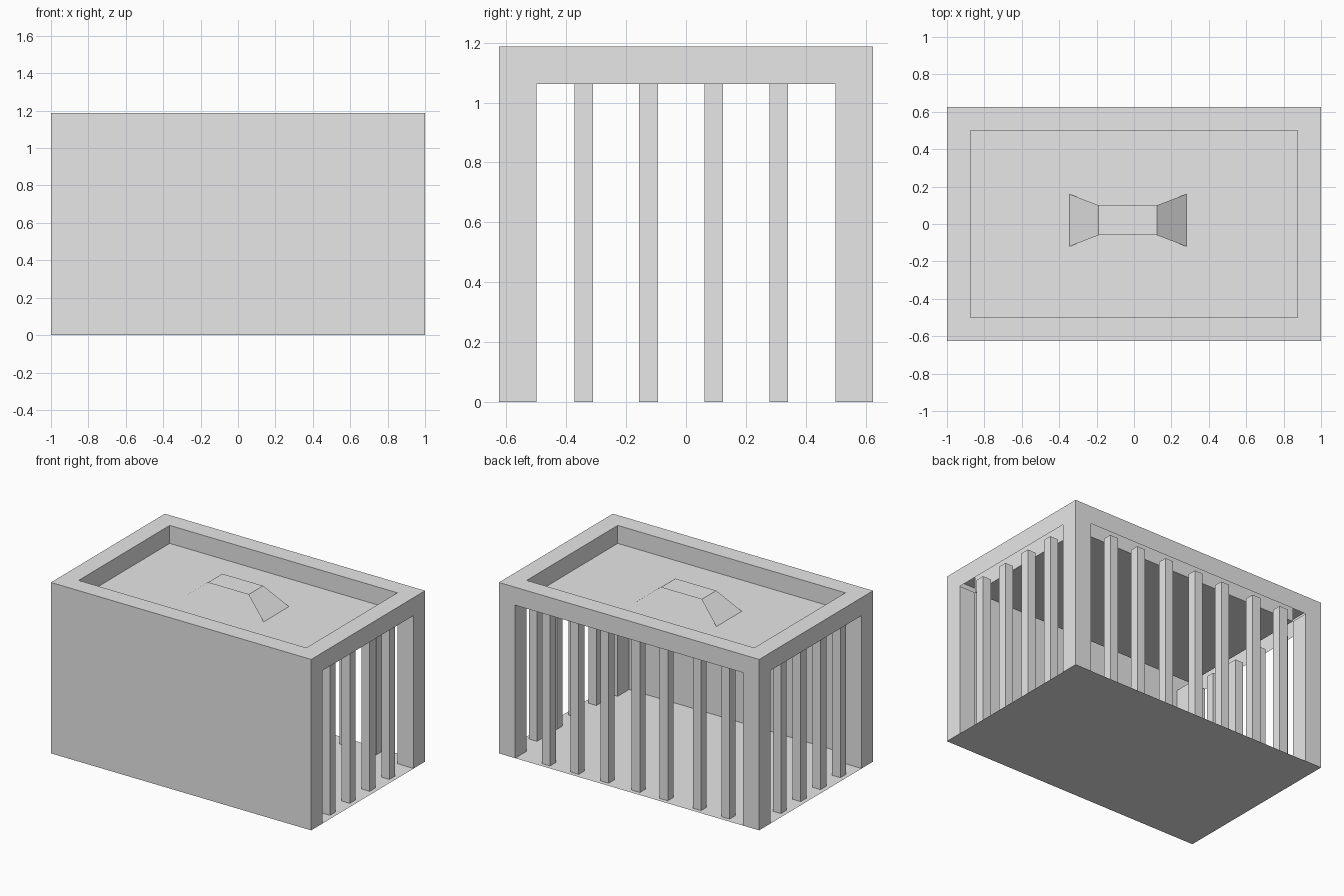
import bpy, bmesh
from mathutils import Vector, Matrix

if "Cube" in bpy.data.objects:
    bpy.data.objects.remove(bpy.data.objects["Cube"], do_unlink=True)

# Overall sizes
HX, HY = 1.0, 0.625           # half length and half depth
TOP, EDGE, BAR = 1.1875, 0.125, 0.0625
UNDER = TOP - EDGE            # underside of the header band

gray = bpy.data.materials.new("light_gray")
gray.use_nodes = True
gray.diffuse_color = (0.8, 0.8, 0.8, 1)
gray.node_tree.nodes["Principled BSDF"].inputs["Base Color"].default_value = gray.diffuse_color


def finish(name, bm):
    mesh = bpy.data.meshes.new(name)
    bm.to_mesh(mesh)
    bm.free()
    mesh.materials.append(gray)
    obj = bpy.data.objects.new(name, mesh)
    bpy.context.collection.objects.link(obj)
    return obj


def open_box(center, size, skip):
    """Box without the faces whose normals are listed in skip."""
    bm = bmesh.new()
    bmesh.ops.create_cube(bm, size=1, matrix=Matrix.Translation(center)
                          @ Matrix.Diagonal((*size, 1)))
    bm.normal_update()
    gone = [f for f in bm.faces if any(f.normal.dot(Vector(n)) > 0.9 for n in skip)]
    bmesh.ops.delete(bm, geom=gone, context='FACES')
    return bm


def sheet(name, corners):
    bm = bmesh.new()
    bm.faces.new([bm.verts.new(c) for c in corners])
    finish(name, bm)


UP, DOWN, FRONT = (0, 0, 1), (0, 0, -1), (0, -1, 0)

# Thin floor and solid front wall
sheet("floor", [(-HX, -HY, 0), (-HX, HY, 0), (HX, HY, 0), (HX, -HY, 0)])
sheet("front_wall", [(-HX, -HY, 0), (HX, -HY, 0), (HX, -HY, TOP), (-HX, -HY, TOP)])

# Hollow header band with the rim and sunken lid panel
bm = open_box((0, 0, TOP - EDGE / 2), (2 * HX, 2 * HY, EDGE), [DOWN, FRONT])
lid = [f for f in bm.faces if f.normal.z > 0.9]
bmesh.ops.inset_region(bm, faces=lid, thickness=EDGE, use_boundary=True, use_even_offset=True)
ext = bmesh.ops.extrude_face_region(bm, geom=lid)
bmesh.ops.delete(bm, geom=lid, context='FACES')
bmesh.ops.translate(bm, vec=(0, 0, -EDGE),
                    verts=[v for v in ext["geom"] if isinstance(v, bmesh.types.BMVert)])
finish("roof_and_rim", bm)

# Corner posts
for sx, side in ((-1, "right"), (1, "left")):
    for sy, end in ((-1, "front"), (1, "back")):
        skip = [UP, DOWN] + ([FRONT] if sy < 0 else [])
        center = (sx * (HX - EDGE / 2), sy * (HY - EDGE / 2), UNDER / 2)
        finish(f"{end}_{side}_post", open_box(center, (EDGE, EDGE, UNDER), skip))


# Square bars, centred under the header band
def bar(name, x, y):
    finish(name, open_box((x, y, UNDER / 2), (BAR, BAR, UNDER), [DOWN]))


for i, y in enumerate((-0.342, -0.125, 0.093, 0.31)):
    for sx, side in ((-1, "right"), (1, "left")):
        bar(f"{side}_bar_{i + 1}", sx * (HX - EDGE / 2), y)
for i, x in enumerate((0.66, 0.44, 0.21, -0.03, -0.245, -0.50, -0.72)):
    bar(f"back_bar_{i + 1}", x, HY - EDGE / 2)

# Handle: a bent strip with flared feet
bm = bmesh.new()
rows = []
for x, half, z in ((-0.345, 0.14, UNDER), (-0.19, 0.08, TOP),
                   (0.123, 0.08, TOP), (0.28, 0.14, UNDER)):
    rows.append([bm.verts.new((x, 0.02 + s * half, z)) for s in (-1, 1)])
for a, b in zip(rows, rows[1:]):
    bm.faces.new((a[0], b[0], b[1], a[1]))
finish("handle", bm)
